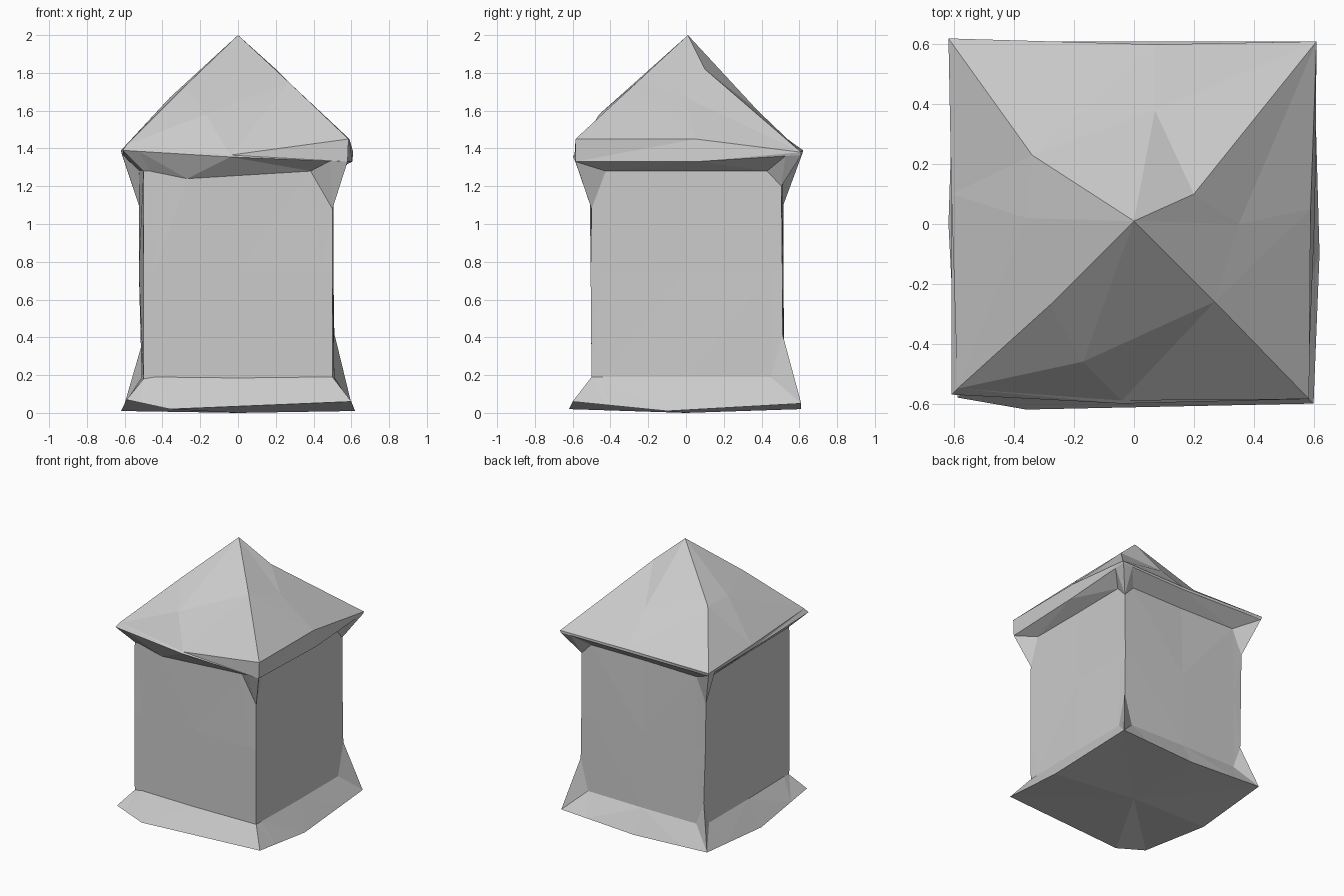
import bpy
import bmesh
from mathutils import Vector

if "Cube" in bpy.data.objects:
    bpy.data.objects.remove(bpy.data.objects["Cube"])

# Outlines hold 8 points, counter-clockwise from the front-left corner:
# corner, side middle, corner, side middle ...


def split_corners(outline, t, z=None):
    """Add a point on each side of every corner so corners can be pulled up or down."""
    pts = [Vector(p) for p in outline]
    ring = []
    for i in range(0, 8, 2):
        before = pts[i].lerp(pts[i - 1], t)
        after = pts[i].lerp(pts[i + 1], t)
        if z is not None:
            before.z = after.z = z
        ring += [before, pts[i], after, pts[i + 1]]
    return ring


def loft(name, rings, top=None, bottom=None):
    """Skin between rings (listed bottom to top), optionally closed with a fan."""
    bm = bmesh.new()
    rows = [[bm.verts.new(p) for p in ring] for ring in rings]
    n = len(rows[0])
    for low, high in zip(rows, rows[1:]):
        for i in range(n):
            j = (i + 1) % n
            bm.faces.new((low[i], low[j], high[j], high[i]))
    for tip, row in ((top, rows[-1]), (bottom, rows[0])):
        if tip is not None:
            v = bm.verts.new(tip)
            for i in range(n):
                bm.faces.new((row[i], row[(i + 1) % n], v))
    bmesh.ops.triangulate(bm, faces=bm.faces[:])
    bmesh.ops.recalc_face_normals(bm, faces=bm.faces[:])
    mesh = bpy.data.meshes.new(name)
    bm.to_mesh(mesh)
    bm.free()
    obj = bpy.data.objects.new(name, mesh)
    bpy.context.collection.objects.link(obj)
    return obj


skirt = [(-.59, -.58, .07), (-.36, -.62, .02), (.6, -.6, .06), (.62, -.1, .01),
         (.6, .61, .05), (0, .61, .02), (-.6, .61, .05), (-.62, 0, .01)]
wall_bottom = [(-.5, -.5, .18), (0, -.5, .185), (.5, -.5, .19), (.51, 0, .19),
               (.51, .51, .42), (0, .52, .19), (-.51, .52, .36), (-.51, 0, .19)]
wall_middle = [(-.5, -.505, .75), (0, -.505, .75), (.5, -.505, .75), (.5, 0, .75),
               (.505, .51, .75), (0, .515, .75), (-.52, .515, .75), (-.525, 0, .75)]
wall_top = [(-.5, -.5, 1.28), (-.27, -.51, 1.24), (.5, -.5, 1.08), (.5, 0, 1.28),
            (.505, .505, 1.2), (0, .5, 1.28), (-.525, .515, 1.1), (-.51, 0, 1.28)]
eave_low = [(-.61, -.57, 1.39), (-.04, -.6, 1.355), (.58, -.585, 1.33), (.605, .05, 1.33),
            (.605, .61, 1.365), (.07, .6, 1.36), (-.615, .615, 1.37), (-.61, .1, 1.37)]
eave_high = [(-.59, -.55, 1.42), (-.04, -.59, 1.365), (.585, -.585, 1.45), (.59, .05, 1.45),
             (.61, .61, 1.38), (.07, .6, 1.38), (-.62, .62, 1.39), (-.61, .1, 1.4)]
roof_bend = [(-.28, -.27, 1.73), (-.17, -.46, 1.58), (.27, -.26, 1.75), (.35, 0, 1.67),
             (.2, .1, 1.82), (.07, .38, 1.6), (-.34, .23, 1.67), (-.36, .02, 1.67)]

low_ring = split_corners(wall_bottom, .12, .19)
mid_ring = split_corners(wall_middle, .12)
top_ring = split_corners(wall_top, .15, 1.28)

# Flared foot with underside
loft("base", [split_corners(skirt, .35), low_ring], bottom=(0, 0, 0))
# Square shaft
loft("body", [low_ring, mid_ring, top_ring])
# Overhang between shaft and roof edge
loft("eaves", [top_ring, split_corners(eave_low, .15)])
# Worn pyramid roof with a thin edge band
loft("roof", [eave_low, eave_high, roof_bend], top=(0, .01, 2))
